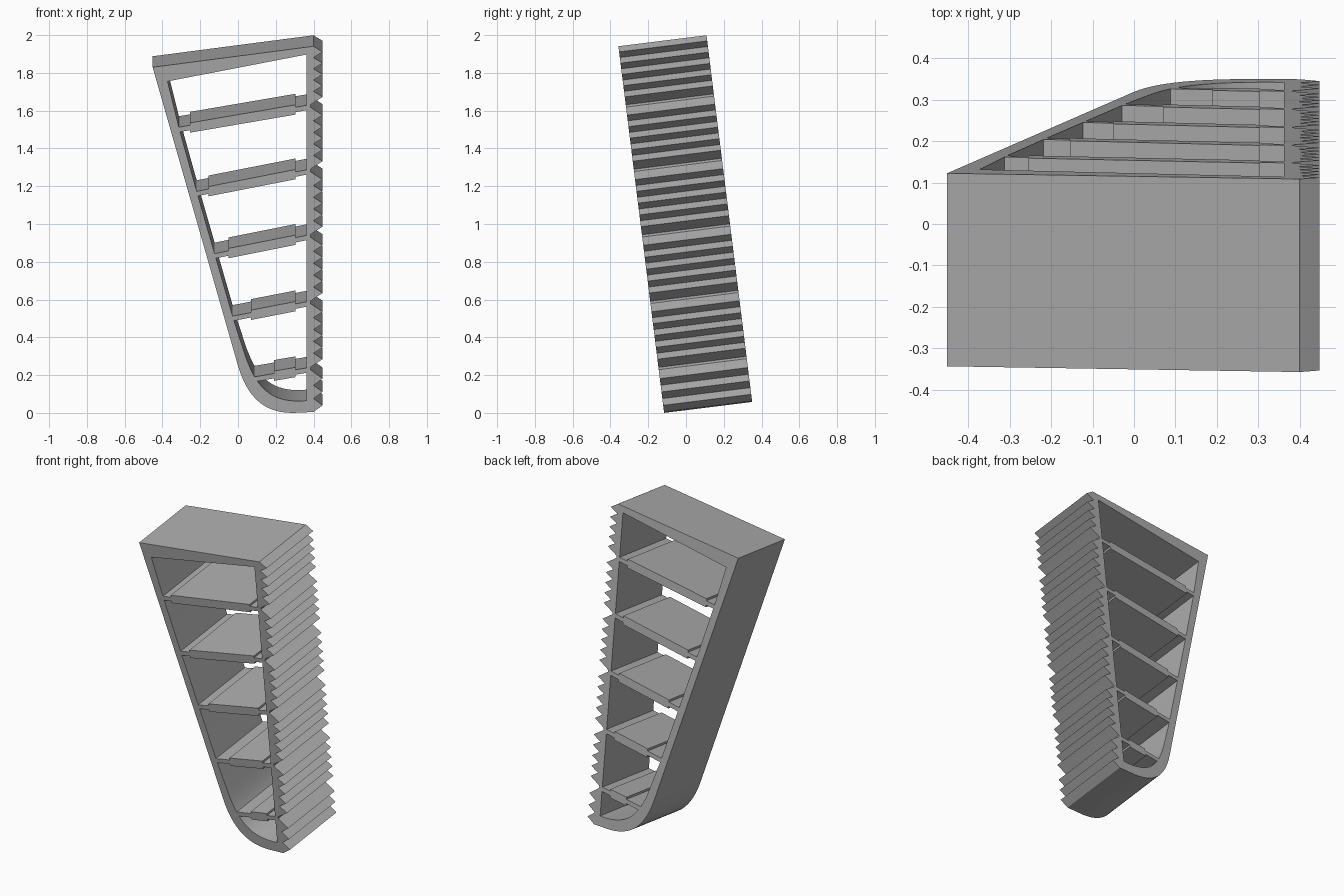
import bpy
import math
from mathutils import Vector
from mathutils.geometry import interpolate_bezier

cube = bpy.data.objects.get("Cube")
if cube:
    bpy.data.objects.remove(cube, do_unlink=True)

TILT = math.radians(7.1)   # whole part leans towards the front
DEPTH = 0.47

grey = bpy.data.materials.new("plain grey")
grey.use_nodes = True
colour = (0.42, 0.42, 0.42, 1)
grey.diffuse_color = colour
grey.node_tree.nodes["Principled BSDF"].inputs["Base Color"].default_value = colour


def bend(a, ha, hb, b, steps=14):
    """Points along one rounded corner."""
    return [(p.x, p.y) for p in interpolate_bezier(
        Vector(a), Vector(ha), Vector(hb), Vector(b), steps)]


def extrude_profile(name, loops):
    """Filled, extruded and tilted profile; further loops are holes."""
    curve = bpy.data.curves.new(name, 'CURVE')
    curve.dimensions = '2D'
    curve.fill_mode = 'BOTH'
    curve.extrude = DEPTH / 2
    for loop in loops:
        spline = curve.splines.new('POLY')
        spline.points.add(len(loop) - 1)
        for point, (x, z) in zip(spline.points, loop):
            point.co = (x, z / math.cos(TILT), 0, 1)
        spline.use_cyclic_u = True
    obj = bpy.data.objects.new(name, curve)
    bpy.context.collection.objects.link(obj)
    obj.rotation_euler.x = math.pi / 2 + TILT
    obj.location = (0, -0.116 + DEPTH / 2 * math.cos(TILT), DEPTH / 2 * math.sin(TILT))
    bpy.ops.object.select_all(action='DESELECT')
    obj.select_set(True)
    bpy.context.view_layer.objects.active = obj
    bpy.ops.object.convert(target='MESH')
    obj = bpy.context.object
    obj.data.materials.clear()
    obj.data.materials.append(grey)
    bpy.ops.object.shade_smooth_by_angle(angle=math.radians(25))
    return obj


# Ribs: left end x, left z, right z, start of the thick middle
RIBS = [(0.10, 0.18, 0.225, 0.19), (-0.025, 0.50, 0.575, 0.07),
        (-0.125, 0.83, 0.927, -0.05), (-0.22, 1.16, 1.274, -0.155),
        (-0.31, 1.50, 1.615, -0.255)]
INNER_X, TIP_X, VALLEY_X, NOTCH_X = 0.362, 0.448, 0.40, 0.383

# Ridged gripping side, with a deeper notch beside each rib
notches = [rib[2] + 0.01 for rib in RIBS]
starts = [0.005] + [n + 0.018 for n in notches]
ends = [n - 0.018 for n in notches] + [1.941]
ridges = []
for i, (low, high) in enumerate(zip(starts, ends)):
    teeth = 3 if i == 0 else 5
    pitch = (high - low) / teeth
    for t in range(teeth):
        ridges += [(VALLEY_X, low + t * pitch), (TIP_X, low + (t + 0.5) * pitch)]
    ridges.append((VALLEY_X, high))
    if i < len(notches):
        ridges += [(NOTCH_X, notches[i] - 0.006), (NOTCH_X, notches[i] + 0.006)]

# Frame: sloping back, rounded toe and ridged side around one open cavity
outer = [(-0.452, 1.83)] + bend((0, 0.25), (0.05, 0.08), (0.14, 0), (0.29, 0)) + ridges
cavity = ([(-0.373, 1.755), (-0.31, 1.5), (-0.215, 1.16), (-0.12, 0.83), (-0.022, 0.49)]
          + bend((0.03, 0.33), (0.1, 0.1), (0.2, 0.062), (0.33, 0.062))
          + [(INNER_X, 0.065), (INNER_X, 1.897)])
extrude_profile("frame", [outer, cavity])

# Cross ribs: thick middle with thin flexible ends
THIN, THICK, MIDDLE_END = 0.013, 0.026, 0.305
for i, (x0, z0, z1, middle) in enumerate(RIBS):
    slope = (z1 - z0) / (INNER_X - x0)
    stations = [(x0 - 0.012, THIN), (middle, THIN), (middle, THICK),
                (MIDDLE_END, THICK), (MIDDLE_END, THIN), (INNER_X + 0.005, THIN)]
    under = [(x, z0 + slope * (x - x0) - half) for x, half in stations]
    over = [(x, z0 + slope * (x - x0) + half) for x, half in reversed(stations)]
    extrude_profile(f"rib_{i + 1}", [under + over])
